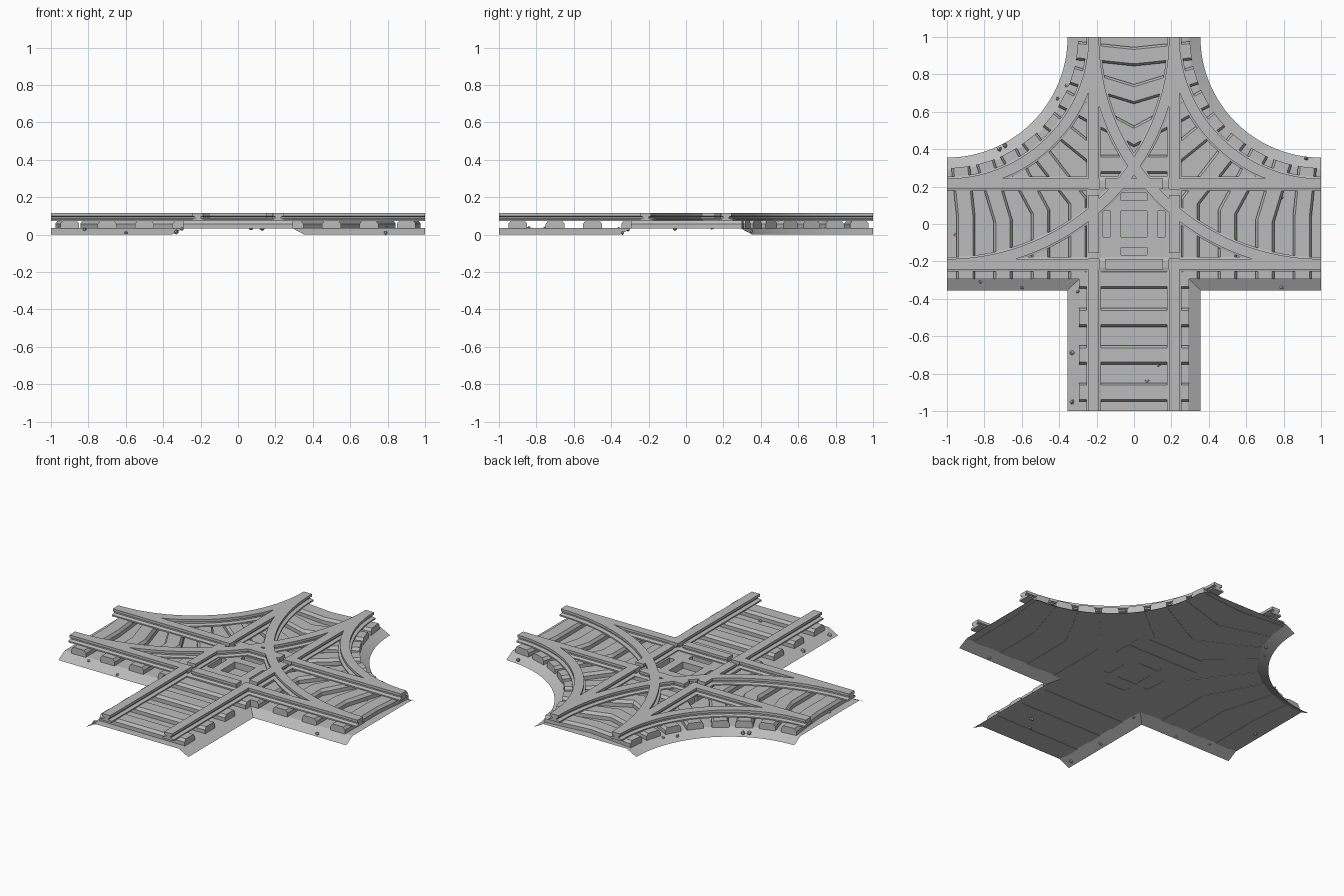
import bpy, bmesh, random
from math import sin, cos, tan, radians, pi
from mathutils import Vector

if "Cube" in bpy.data.objects:
    bpy.data.objects.remove(bpy.data.objects["Cube"], do_unlink=True)

grey = bpy.data.materials.new("plain_grey")
grey.use_nodes = True
COLOUR = (0.5, 0.5, 0.5, 1)
grey.diffuse_color = COLOUR
grey.node_tree.nodes["Principled BSDF"].inputs["Base Color"].default_value = COLOUR

BED_TOP, TIE_TOP, RAIL_TOP = 0.035, 0.075, 0.115
GAUGE = 0.215      # distance of each rail from the track's middle
BED_HALF = 0.355   # half width of the ballast
SIDES = (-1, 1)


def finish(bm, name, smooth=False):
    mesh = bpy.data.meshes.new(name)
    bm.to_mesh(mesh)
    bm.free()
    mesh.materials.append(grey)
    obj = bpy.data.objects.new(name, mesh)
    bpy.context.collection.objects.link(obj)
    if smooth:
        bpy.ops.object.select_all(action='DESELECT')
        obj.select_set(True)
        bpy.context.view_layer.objects.active = obj
        bpy.ops.object.shade_smooth_by_angle(angle=radians(25))
    return obj


def sweep(bm, profile, path):
    """Sweep a closed (offset, height) profile along a flat path, mitring corners."""
    pts = [Vector(p) for p in path]
    rings = []
    for i, p in enumerate(pts):
        d_in = (p - pts[i - 1]).normalized() if i else (pts[1] - p).normalized()
        d_out = (pts[i + 1] - p).normalized() if i < len(pts) - 1 else d_in
        along = (d_in + d_out).normalized()
        normal = Vector((-along.y, along.x)) / max(0.5, along.dot(d_in))
        rings.append([bm.verts.new((*(p + normal * o), z)) for o, z in profile])
    n = len(profile)
    faces = [bm.faces.new(rings[0]), bm.faces.new(rings[-1])]
    for a, b in zip(rings, rings[1:]):
        faces += [bm.faces.new((a[k], a[(k + 1) % n], b[(k + 1) % n], b[k])) for k in range(n)]
    bmesh.ops.recalc_face_normals(bm, faces=faces)


def symmetric(half):
    return half + [(-o, z) for o, z in reversed(half)]


def arc(side, radius, start=0, end=90, steps=32):
    """Arc about a back corner, from the side arm round to the back arm."""
    angles = [radians(start + (end - start) * i / steps) for i in range(steps + 1)]
    return [(side * (1 - radius * sin(a)), 1 - radius * cos(a)) for a in angles]


# Ballast bed: a flat sheet with sloping shoulders and open arm ends
def outline(w):
    right = [(w, -1), (w, -w), (1, -w)] + arc(1, 1 - w)
    return right + [(-x, y) for x, y in reversed(right)]


bm = bmesh.new()
top = [bm.verts.new((x, y, BED_TOP)) for x, y in outline(BED_HALF - 0.065)]
foot = [bm.verts.new((x, y, 0)) for x, y in outline(BED_HALF)]
bm.faces.new(top)
for i in range(len(top)):
    j = (i + 1) % len(top)
    same_end = any(abs(abs(top[i].co[k]) - 1) < 1e-4 and abs(top[i].co[k] - top[j].co[k]) < 1e-4
                   for k in (0, 1))
    if not same_end:
        bm.faces.new((top[i], foot[i], foot[j], top[j]))
bmesh.ops.recalc_face_normals(bm, faces=bm.faces)
finish(bm, "ballast_bed")

# Sleepers
TIE = symmetric([(0.05, BED_TOP - 0.002), (0.05, 0.058), (0.038, TIE_TOP)])
END = 0.295

bm = bmesh.new()
for y in (-0.9, -0.7, -0.5, -0.295):
    sweep(bm, TIE, [(-END, y), (END, y)])
sweep(bm, TIE, [(-0.25, 0.32), (0.25, 0.32)])
finish(bm, "front_sleepers")

bm = bmesh.new()
for side in SIDES:
    for angle, x, bend in ((6, 0.9, 0.96), (17, 0.7, 1.03), (28, 0.5, 1.06), (39, 0.3, 1.13)):
        a = radians(angle)
        start = (side * (1 - 0.7 * sin(a)), 1 - 0.7 * cos(a))
        middle = (side * x, 1 - bend * cos(a))
        sweep(bm, TIE, [start, middle, (side * x, -END)])
    sweep(bm, TIE, arc(side, 0.7, 51, 51, 1)[:1] + arc(side, 1.02, 51, 51, 1)[:1])
finish(bm, "side_sleepers")

bm = bmesh.new()
for angle in (62, 73, 84):
    a = radians(angle)
    x, y = 1 - 0.7 * sin(a), 1 - 0.7 * cos(a)
    sweep(bm, TIE, [(-x, y), (0, 1 - 1 / tan(a)), (x, y)])
finish(bm, "back_sleepers")

# Centre plate with a square well and four slots
half = [0.07, 0.125, 0.165, 0.25]
cuts = [-c for c in reversed(half)] + half
holes = {(3, 3), (1, 3), (5, 3), (3, 1), (3, 5)}
bm = bmesh.new()
grid = [[bm.verts.new((x, y, TIE_TOP)) for y in cuts] for x in cuts]
for i in range(7):
    for j in range(7):
        if (i, j) not in holes:
            bm.faces.new((grid[i][j], grid[i + 1][j], grid[i + 1][j + 1], grid[i][j + 1]))
plate = finish(bm, "centre_plate")
solid = plate.modifiers.new("thickness", 'SOLIDIFY')
solid.thickness = TIE_TOP - BED_TOP + 0.002
solid.offset = -1

# Rails: foot, web and head; straight heads break at the flangeways
FOOT = symmetric([(0.038, 0.072), (0.038, 0.081), (0.018, 0.086)])
HEAD = symmetric([(0.016, 0.085), (0.016, 0.095), (0.028, 0.099), (0.028, RAIL_TOP)])
SPANS = ((-1, -0.185), (-0.155, 0.155), (0.185, 1))

for name, lengthwise in (("straight_rails", True), ("crossing_rails", False)):
    bm = bmesh.new()
    for side in SIDES:
        off = side * GAUGE
        for profile, spans in ((FOOT, ((-1, 1),)), (HEAD, SPANS)):
            for a, b in spans:
                ends = [(off, a), (off, b)] if lengthwise else [(a, off), (b, off)]
                sweep(bm, profile, ends)
    finish(bm, name)

for name, radius in (("inner_curved_rails", 1 - GAUGE), ("outer_curved_rails", 1 + GAUGE)):
    bm = bmesh.new()
    for side in SIDES:
        for profile in (FOOT, HEAD):
            sweep(bm, profile, arc(side, radius))
    finish(bm, name, smooth=True)

# Loose stones on the ballast
random.seed(4)
stones = [(-0.41, 0.67, 0.02), (-0.36, 0.74, 0.025), (-0.72, 0.4, 0.02), (-0.69, 0.42, 0.02),
          (0.92, 0.35, 0.02), (0.79, 0.14, 0.035), (-0.95, -0.06, 0.035), (-0.6, -0.34, 0.01),
          (-0.82, -0.31, 0.025), (0.79, -0.34, 0.01), (-0.3, -0.36, 0.03), (-0.33, -0.69, 0.015),
          (-0.33, -0.95, 0.015), (0.07, -0.84, 0.035), (0.13, -0.75, 0.035)]
bm = bmesh.new()
for place in stones:
    made = bmesh.ops.create_icosphere(bm, subdivisions=1, radius=random.uniform(0.01, 0.016))
    for v in made["verts"]:
        v.co = Vector(place) + v.co * random.uniform(0.7, 1.1)
finish(bm, "loose_stones")
